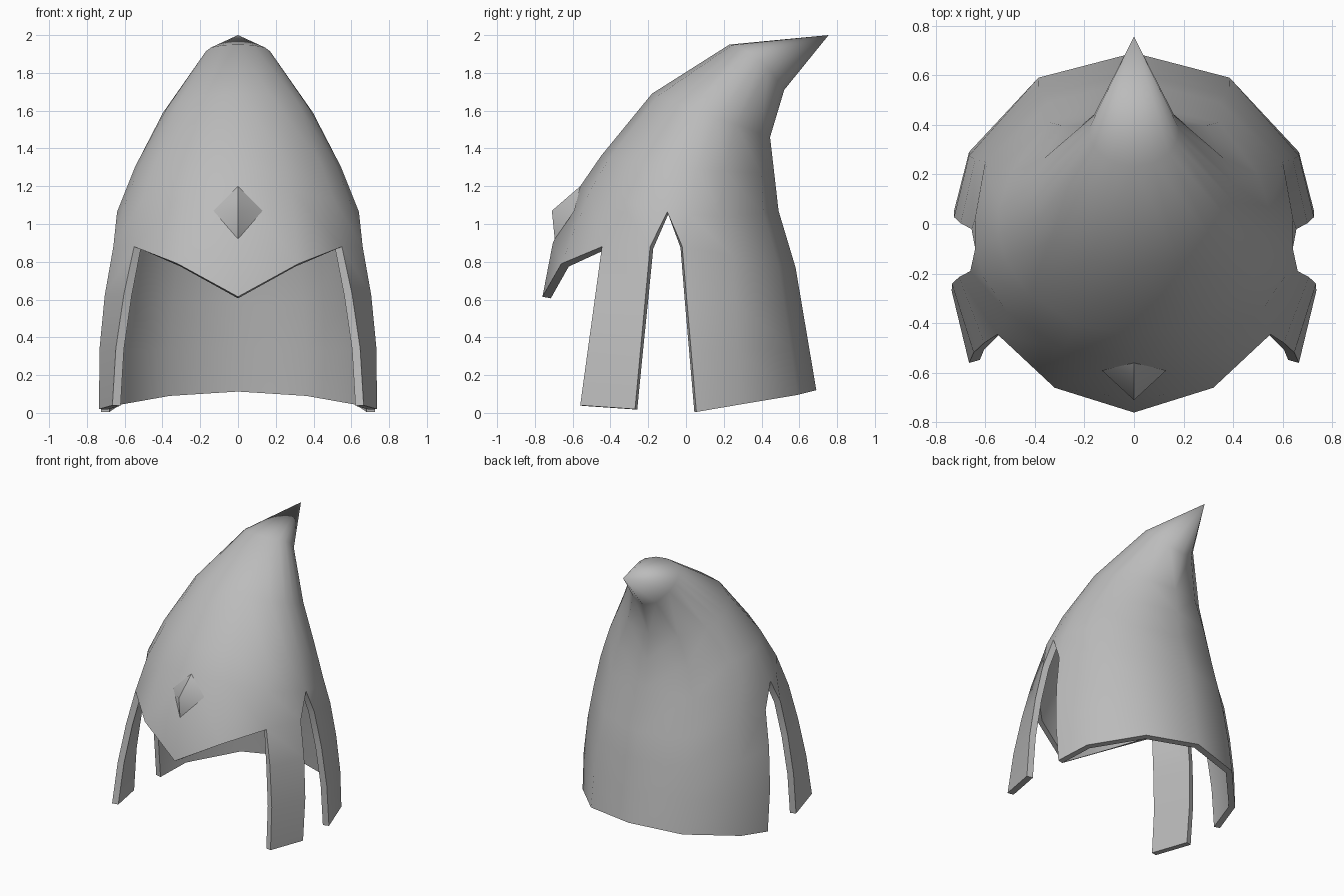
import bpy
from math import sin, cos, radians
from mathutils import Vector

if "Cube" in bpy.data.objects:
    bpy.data.objects.remove(bpy.data.objects["Cube"], do_unlink=True)

steel = bpy.data.materials.new("grey steel")
steel.use_nodes = True
grey = (0.5, 0.5, 0.5, 1)
steel.diffuse_color = grey
steel.node_tree.nodes["Principled BSDF"].inputs["Base Color"].default_value = grey


def make_object(name, verts, faces):
    mesh = bpy.data.meshes.new(name)
    mesh.from_pydata(verts, [], faces)
    mesh.materials.append(steel)
    obj = bpy.data.objects.new(name, mesh)
    bpy.context.collection.objects.link(obj)
    bpy.ops.object.select_all(action='DESELECT')
    obj.select_set(True)
    bpy.context.view_layer.objects.active = obj
    return obj


def apply(obj, kind, **settings):
    mod = obj.modifiers.new(kind.title(), kind)
    for key, value in settings.items():
        setattr(mod, key, value)
    bpy.ops.object.modifier_apply(modifier=mod.name)


# Columns of the left half, running from the back to the nose
BACK, REAR, SIDE, GAP_REAR, GAP_TOP, GAP_FRONT, CHEEK, PLATE, NOSE = range(9)
angles = [0, 32, 65, 84, 97, 110, 128, 154, 180]

verts, faces = [], []


def add(point):
    verts.append(tuple(point))
    return len(verts) - 1


def strip(lower, upper, columns):
    for c in columns:
        faces.append((lower[c], upper[c], upper[c + 1], lower[c + 1]))


# Brow row: lower edge of the dome where the guards begin
brow_points = {
    BACK: (0, .58, .77), REAR: (.345, .49, .78), SIDE: (.6, .25, .83),
    GAP_REAR: (.655, -.02, .88), GAP_FRONT: (.66, -.19, .88),
    CHEEK: (.55, -.445, .88), PLATE: (.32, -.66, .79), NOSE: (0, -.705, .9),
}
brow = {c: add(p) for c, p in brow_points.items()}

# Dome rings: front (y, z), back (y, z), half width, lift at the sides
dome = [
    ((-.56, 1.2), (.49, 1.07), .645, -.08),
    ((-.45, 1.36), (.467, 1.27), .55, -.02),
    ((-.18, 1.69), (.445, 1.46), .4, 0),
    ((.23, 1.95), (.52, 1.71), .18, .05),
]
rings = []
for front, back, width, lift in dome:
    f, b = Vector(front), Vector(back)
    ring = []
    for a in map(radians, angles):
        y, z = (f + b) / 2 + (b - f) / 2 * cos(a)
        ring.append(add((width * sin(a), y, z + lift * sin(a) ** 2)))
    rings.append(ring)

strip(brow, rings[0], (BACK, REAR, SIDE, GAP_FRONT, CHEEK, PLATE))
for low, high in zip(rings, rings[1:]):
    strip(low, high, range(NOSE))

# Pointed top of each side gap
faces.append((brow[GAP_REAR], rings[0][GAP_REAR], rings[0][GAP_TOP]))
faces.append((brow[GAP_FRONT], rings[0][GAP_TOP], rings[0][GAP_FRONT]))

# Swept-back peak and nose point
tip = add((0, .755, 2))
for c in range(NOSE):
    faces.append((rings[-1][c], tip, rings[-1][c + 1]))
nose_tip = add((0, -.76, .615))
faces.append((brow[PLATE], brow[NOSE], nose_tip))

# Neck guard and cheek guards: hem points joined to the brow with a slight bulge
hem = {
    BACK: (0, .69, .12), REAR: (.385, .59, .095), SIDE: (.665, .29, .045),
    GAP_REAR: (.725, .055, .005), GAP_FRONT: (.735, -.27, .02),
    CHEEK: (.665, -.56, .04),
}
previous = {c: add(p) for c, p in hem.items()}
for t in (.36, .7, 1):
    row = brow
    if t < 1:
        row = {}
        for c, p in hem.items():
            point = Vector(p).lerp(Vector(brow_points[c]), t)
            point.x *= 1 + .16 * t * (1 - t)
            row[c] = add(point)
    strip(previous, row, (BACK, REAR, SIDE, GAP_FRONT))
    previous = row

# Mirror the half, then thicken it inwards
shell = make_object("helmet_shell", verts, faces)
apply(shell, 'MIRROR', use_clip=True, merge_threshold=.001)
bpy.ops.object.mode_set(mode='EDIT')
bpy.ops.mesh.select_all(action='SELECT')
bpy.ops.mesh.normals_make_consistent(inside=False)
bpy.ops.object.mode_set(mode='OBJECT')
apply(shell, 'SOLIDIFY', thickness=.045, offset=-1)
bpy.ops.object.shade_smooth_by_angle(angle=radians(45))

# Diamond stud on the forehead
stud = make_object(
    "forehead_stud",
    [(0, -.71, 1.07), (-.13, -.59, 1.07), (0, -.695, .92), (.13, -.59, 1.07), (0, -.56, 1.2)],
    [(0, 1, 2), (0, 2, 3), (0, 3, 4), (0, 4, 1)])
bpy.ops.object.shade_smooth_by_angle(angle=radians(60))
